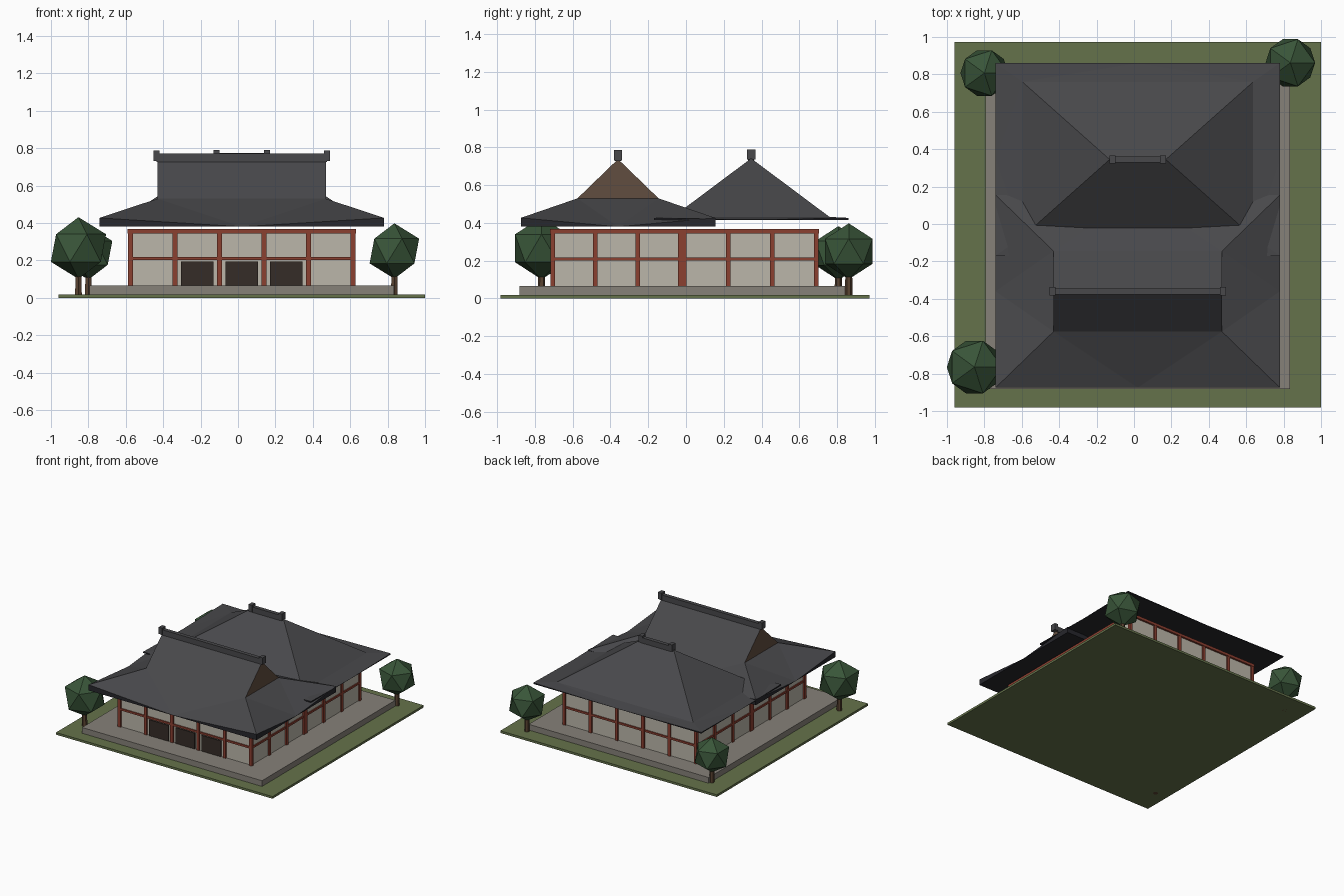
import bpy, bmesh
from mathutils import Vector

if "Cube" in bpy.data.objects:
    bpy.data.objects.remove(bpy.data.objects["Cube"])

CX = 0.02  # the building is centred slightly off the origin


def material(name, r, g, b):
    m = bpy.data.materials.new(name)
    m.diffuse_color = (r, g, b, 1)
    m.use_nodes = True
    m.node_tree.nodes["Principled BSDF"].inputs["Base Color"].default_value = m.diffuse_color
    return m


GRASS = material("grass", 0.13, 0.17, 0.07)
STONE = material("stone", 0.24, 0.22, 0.19)
PLASTER = material("plaster", 0.50, 0.47, 0.40)
RED = material("red_timber", 0.26, 0.05, 0.03)
DOOR = material("dark_wood", 0.035, 0.025, 0.02)
TILE = material("roof_tile", 0.065, 0.065, 0.07)
EAVE = material("eave", 0.02, 0.02, 0.025)
GABLE = material("gable_wood", 0.12, 0.075, 0.05)
LEAF = material("leaves", 0.04, 0.09, 0.04)
BARK = material("bark", 0.10, 0.055, 0.03)


def finish(name, bm, *mats):
    me = bpy.data.meshes.new(name)
    bm.to_mesh(me)
    bm.free()
    for m in mats:
        me.materials.append(m)
    ob = bpy.data.objects.new(name, me)
    bpy.context.collection.objects.link(ob)
    return ob


def boxes(name, mat, spans):
    """One object made of boxes given as (x0, x1, y0, y1, z0, z1)."""
    bm = bmesh.new()
    for x0, x1, y0, y1, z0, z1 in spans:
        vs = bmesh.ops.create_cube(bm, size=1)["verts"]
        for v in vs:
            v.co = Vector(((x0 + x1) / 2 + v.co.x * (x1 - x0),
                           (y0 + y1) / 2 + v.co.y * (y1 - y0),
                           (z0 + z1) / 2 + v.co.z * (z1 - z0)))
    return finish(name, bm, mat)


# Ground and stone platform
boxes("ground", GRASS, [(-0.96, 1.0, -0.982, 0.973, 0, 0.018)])
boxes("platform", STONE, [(-0.795, 0.835, -0.882, 0.842, 0.018, 0.065)])


def hall(name, y0, y1):
    """Plaster block with timber posts and rails; y0, y1 are post centres."""
    x0, x1, p = CX - 0.595, CX + 0.595, 0.0125
    boxes(name + "_walls", PLASTER, [(x0, x1, y0, y1, 0.065, 0.36)])
    xs = [x0 + (x1 - x0) * i / 5 for i in range(6)]
    ys = [y0 + (y1 - y0) * i / 3 for i in range(4)]
    spots = [(x, y) for x in xs for y in (y0, y1)]
    spots += [(x, y) for x in (x0, x1) for y in ys[1:-1]]
    boxes(name + "_posts", RED,
          [(x - p, x + p, y - p, y + p, 0.065, 0.36) for x, y in spots])
    rails = []
    for zc, h, w in ((0.21, 0.008, 0.009), (0.356, 0.011, 0.015)):
        for y in (y0, y1):
            rails.append((x0 - w, x1 + w, y - w, y + w, zc - h, zc + h))
        for x in (x0, x1):
            rails.append((x - w, x + w, y0 - w, y1 + w, zc - h, zc + h))
    boxes(name + "_rails", RED, rails)


hall("front_hall", -0.705, -0.03)
hall("rear_hall", -0.01, 0.69)
boxes("front_doors", DOOR,
      [(CX + d - 0.087, CX + d + 0.087, -0.714, -0.70, 0.065, 0.195)
       for d in (-0.238, 0, 0.238)])


def roof(name, yc, outer, inner, ridge, z_mid, z_corner, z_inner, z_ridge):
    """Hipped skirt with lifted corners below an upper roof with a ridge."""
    bm = bmesh.new()
    signs = ((-1, -1), (1, -1), (1, 1), (-1, 1))

    def ring(size, z):
        return [bm.verts.new((CX + sx * size[0], yc + sy * size[1], z))
                for sx, sy in signs]
    corner, low, top = ring(outer, z_corner), ring(outer, z_mid), ring(inner, z_inner)
    mids = [bm.verts.new((CX + a * outer[0], yc + b * outer[1], z_mid))
            for a, b in ((0, -1), (1, 0), (0, 1), (-1, 0))]
    left, right = (bm.verts.new((CX + s * ridge, yc, z_ridge)) for s in (-1, 1))

    def face(vs, mat=0):
        bm.faces.new(vs).material_index = mat
    for i in range(4):
        j = (i + 1) % 4
        face((corner[i], mids[i], top[i]))
        face((mids[i], top[j], top[i]))
        face((mids[i], corner[j], top[j]))
        # eave boards under the lifted corners
        face((low[i], mids[i], corner[i]), 1)
        face((mids[i], low[j], corner[j]), 1)
    # soffit
    face([v for i in (3, 2, 1, 0) for v in (mids[i], low[i])], 1)
    # upper slopes and ends
    face((top[0], top[1], right, left))
    face((top[2], top[3], left, right))
    face((top[1], top[2], right), 2)
    face((top[3], top[0], left), 2)
    bmesh.ops.recalc_face_normals(bm, faces=bm.faces[:])
    end = GABLE if abs(ridge - inner[0]) < 0.01 else TILE
    return finish(name, bm, TILE, EAVE, end)


roof("front_roof", -0.36, (0.76, 0.515), (0.45, 0.215), 0.45,
     0.38, 0.427, 0.53, 0.738)
roof("rear_roof", 0.345, (0.76, 0.515), (0.617, 0.415), 0.15,
     0.417, 0.427, 0.432, 0.742)


def ridge_cap(name, yc, reach, z0):
    """Ridge beam with a block finial on each end."""
    spans = [(CX - reach, CX + reach, yc - 0.016, yc + 0.016, z0 - 0.01, z0 + 0.034)]
    for s in (-1, 1):
        x = CX + s * reach
        spans.append((x - 0.016, x + 0.016, yc - 0.022, yc + 0.022, z0 - 0.005, z0 + 0.05))
    boxes(name, TILE, spans)


ridge_cap("front_ridge", -0.36, 0.455, 0.737)
ridge_cap("rear_ridge", 0.345, 0.135, 0.74)


# Low-poly trees: x, y, crown centre height, crown radius
for i, (x, y, z, r) in enumerate(((-0.853, -0.765, 0.266, 0.165),
                                  (0.836, 0.862, 0.25, 0.148),
                                  (-0.80, 0.807, 0.24, 0.143))):
    bm = bmesh.new()
    bmesh.ops.create_icosphere(bm, subdivisions=1, radius=r)
    bmesh.ops.translate(bm, verts=bm.verts[:], vec=(x, y, z))
    finish(f"tree_crown_{i + 1}", bm, LEAF)
    bm = bmesh.new()
    bmesh.ops.create_cone(bm, cap_ends=True, segments=6, radius1=0.021,
                          radius2=0.017, depth=0.17)
    bmesh.ops.translate(bm, verts=bm.verts[:], vec=(x, y, 0.085))
    finish(f"tree_trunk_{i + 1}", bm, BARK)
